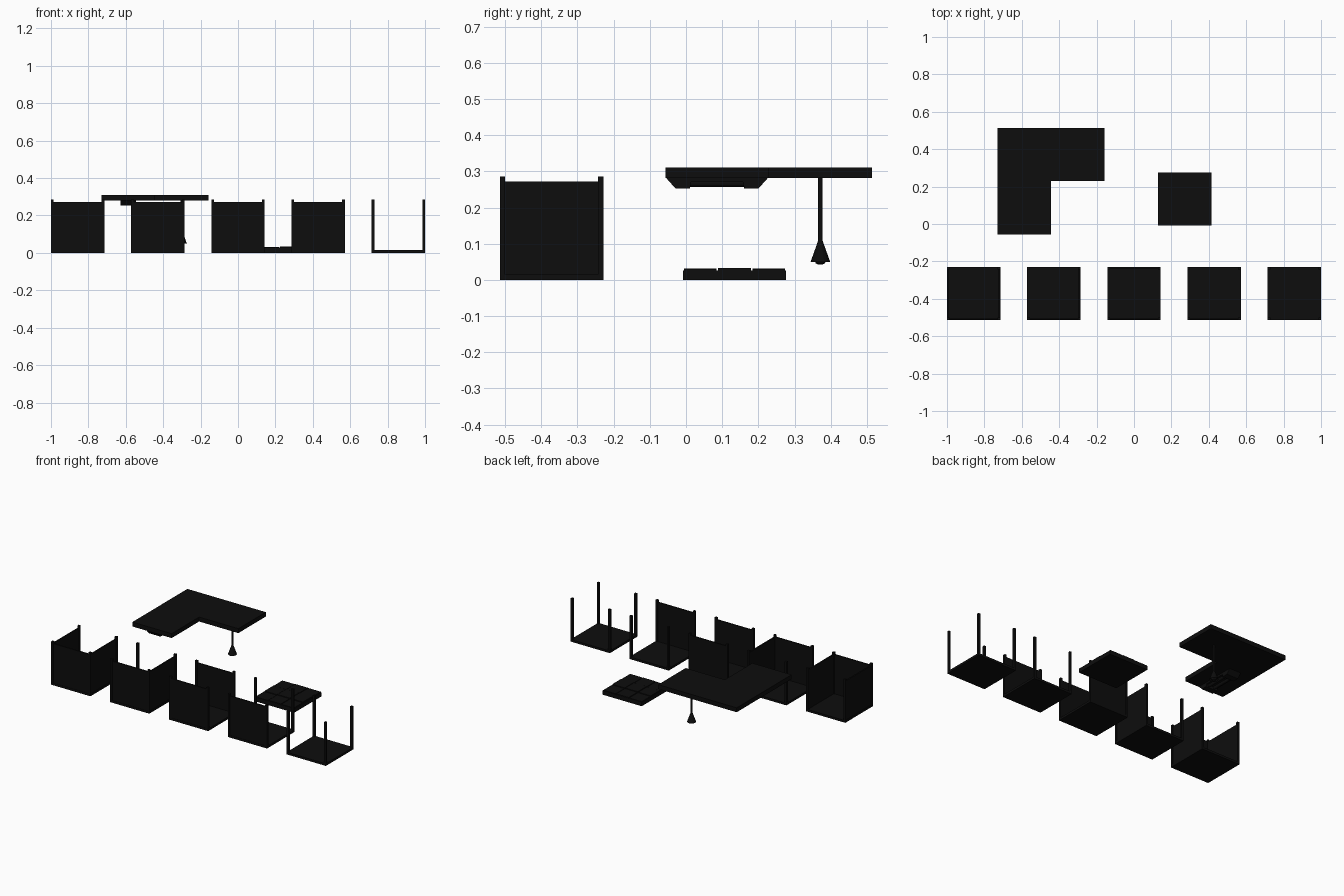
import bpy, bmesh, math

if "Cube" in bpy.data.objects:
    bpy.data.objects.remove(bpy.data.objects["Cube"])

U = 2 / 28            # modelling unit: one tile is 4 units square
TILE = 4 * U
POST = 0.0143
black = bpy.data.materials.new("black")
black.diffuse_color = (0.004, 0.004, 0.004, 1)
black.use_nodes = True
black.node_tree.nodes["Principled BSDF"].inputs["Base Color"].default_value = black.diffuse_color


def finish(name, bm):
    bmesh.ops.recalc_face_normals(bm, faces=bm.faces)
    me = bpy.data.meshes.new(name)
    bm.to_mesh(me)
    bm.free()
    me.materials.append(black)
    ob = bpy.data.objects.new(name, me)
    bpy.context.collection.objects.link(ob)
    return ob


def box(name, x0, x1, y0, y1, z0, z1):
    bm = bmesh.new()
    bmesh.ops.create_cube(bm, size=1)
    for v in bm.verts:
        v.co = (x1 if v.co.x > 0 else x0, y1 if v.co.y > 0 else y0, z1 if v.co.z > 0 else z0)
    return finish(name, bm)


def prism(name, points, offset):
    """Extrude a closed outline along the offset vector."""
    bm = bmesh.new()
    face = bm.faces.new([bm.verts.new(p) for p in points])
    res = bmesh.ops.extrude_face_region(bm, geom=[face])
    moved = [g for g in res["geom"] if isinstance(g, bmesh.types.BMVert)]
    bmesh.ops.translate(bm, verts=moved, vec=offset)
    return finish(name, bm)


def lathe(name, profile, x, y, sides=16):
    """Spin an (r, z) profile about a vertical axis."""
    bm = bmesh.new()
    rings = [[bm.verts.new((x + r * math.cos(a), y + r * math.sin(a), z))
              for a in (2 * math.pi * i / sides for i in range(sides))] for r, z in profile]
    for a, b in zip(rings, rings[1:]):
        for i in range(sides):
            j = (i + 1) % sides
            bm.faces.new((a[i], a[j], b[j], b[i]))
    bm.faces.new(rings[0])
    bm.faces.new(rings[-1])
    return finish(name, bm)


# Row of room modules: floor, four corner posts and a choice of walls
def room(index, walls):
    x0 = -1 + index * 6 * U
    x1 = x0 + TILE
    y0 = -7.2 * U
    y1 = y0 + TILE
    n = f"room_{index + 1}_"
    box(n + "floor", x0, x1, y0, y1, 0, 0.0143)
    for i, px in enumerate((x0, x1 - POST)):
        for j, py in enumerate((y0, y1 - POST)):
            box(f"{n}post_{i}{j}", px, px + POST, py, py + POST, 0, TILE)
    inset, thick, top = 0.0025, 0.009, 0.272
    a, b = inset, inset + thick
    spans = {
        "front": (x0 + POST, x1 - POST, y0 + a, y0 + b),
        "back": (x0 + POST, x1 - POST, y1 - b, y1 - a),
        "left": (x0 + a, x0 + b, y0 + POST, y1 - POST),
        "right": (x1 - b, x1 - a, y0 + POST, y1 - POST),
    }
    for w in walls:
        box(f"{n}{w}_wall", *spans[w], 0.0143, top)


for i, walls in enumerate((("front", "left", "right"), ("front", "right"),
                           ("front", "back"), ("front",), ())):
    room(i, walls)

# L-shaped ceiling slab
cx, cy = -0.729, -0.8 * U
L = [(0, 0), (4, 0), (4, 4), (8, 4), (8, 8), (0, 8)]
prism("ceiling", [(cx + u * U, cy + v * U, 0.281) for u, v in L], (0, 0, 0.029))

# Strip light: tapered housing, end caps and tubes
lx, ly = cx + 2 * U, cy + 2 * U
prism("strip_light_base", [(lx - 0.042, ly + y, z) for y, z in
      ((-0.14, 0.282), (0.14, 0.282), (0.13, 0.27), (-0.13, 0.27))], (0.084, 0, 0))
for s, side in ((-1, "front"), (1, "back")):
    prism(f"strip_light_{side}_cap", [(lx - 0.042, ly + s * y, z) for y, z in
          ((0.14, 0.281), (0.115, 0.253), (0.075, 0.253), (0.07, 0.281))], (0.084, 0, 0))
for s, side in ((-1, "left"), (1, "right")):
    prism(f"strip_light_{side}_tube",
          [(lx + s * 0.02 + 0.01 * math.cos(a), ly - 0.1, 0.267 + 0.01 * math.sin(a))
           for a in (math.pi * k / 6 for k in range(12))], (0, 0.2, 0))

# Hanging lamp: cord, conical shade and bulb
px, py = cx + 6 * U, cy + 6 * U
lathe("lamp_cord", [(0.006, 0.1), (0.006, 0.282)], px, py, 12)
lathe("lamp_shade", [(0.006, 0.109), (0.027, 0.05), (0.0255, 0.05), (0.005, 0.104)], px, py)
lathe("lamp_bulb", [(0.006, 0.09), (0.014, 0.066), (0.016, 0.055), (0.013, 0.046), (0.005, 0.042)], px, py, 12)

# Paved floor slab with slightly uneven pavers
fx, fy = 0.129, -0.008
box("paving_base", fx, fx + TILE, fy, fy + 0.284, 0, 0.026)
heights = ((0.029, 0.031, 0.029), (0.031, 0.033, 0.031), (0.030, 0.033, 0.030))
step, gap = 0.284 / 3, 0.002
for i in range(3):
    for j in range(3):
        box(f"paver_{i}{j}", fx + i * step + gap, fx + (i + 1) * step - gap,
            fy + j * step + gap, fy + (j + 1) * step - gap, 0.02, heights[i][j])
